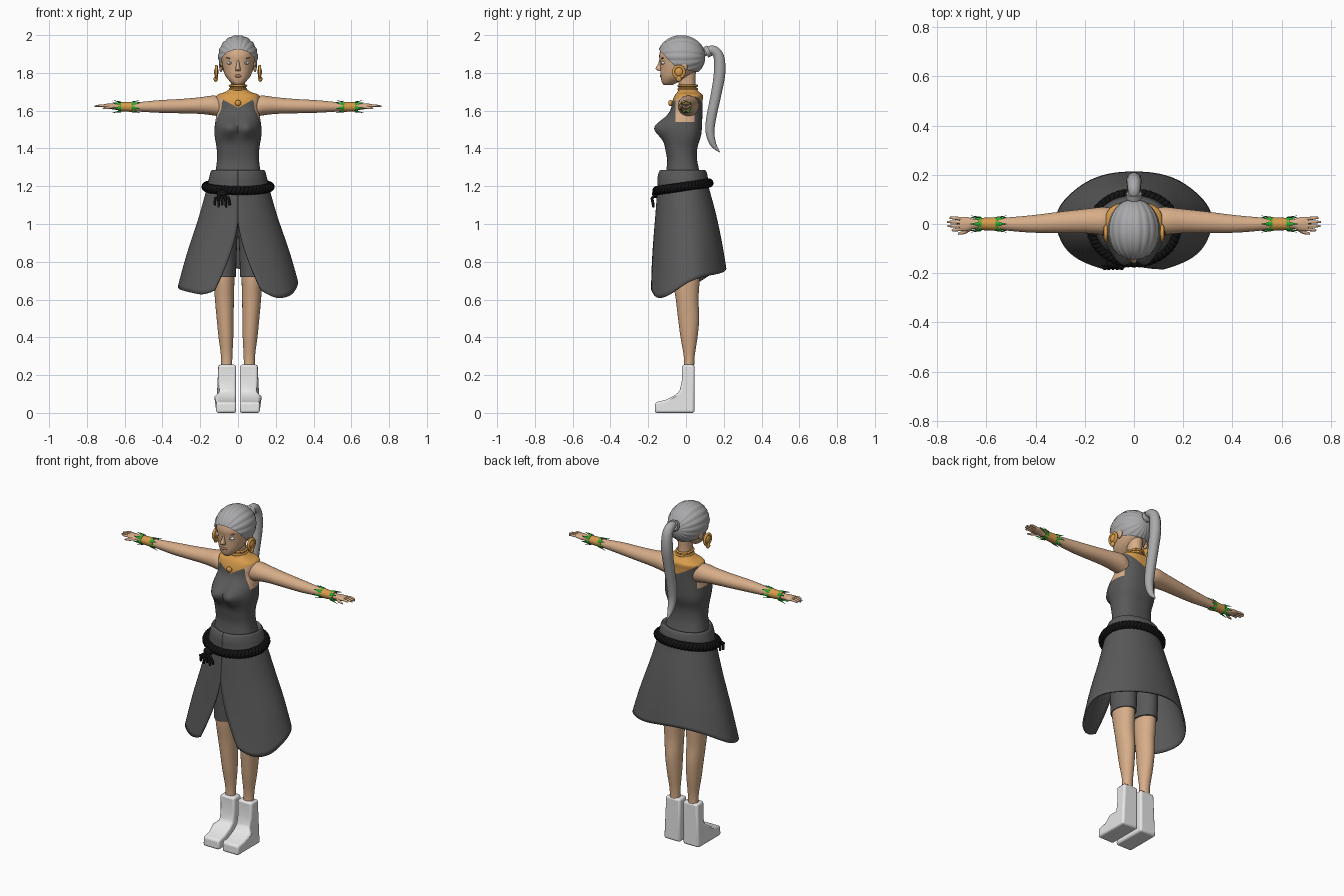
import bpy, bmesh
from math import sin, cos, pi, exp, asin, copysign
from mathutils import Vector, Matrix

cube = bpy.data.objects.get("Cube")
if cube:
    bpy.data.objects.remove(cube, do_unlink=True)


def material(name, *rgb):
    mat = bpy.data.materials.new(name)
    mat.use_nodes = True
    mat.diffuse_color = (*rgb, 1)
    mat.node_tree.nodes["Principled BSDF"].inputs["Base Color"].default_value = (*rgb, 1)
    return mat


skin = material("skin", .68, .42, .25)
cloth = material("charcoal cloth", .1, .1, .1)
hair = material("silver hair", .4, .4, .41)
gold = material("gold", .68, .33, .07)
green = material("leaf green", .02, .4, .03)
black = material("black rope", .006, .006, .006)
white = material("white", .8, .8, .8)
lip = material("lip brown", .42, .19, .12)


def link(name, data, mats, mirror):
    obj = bpy.data.objects.new(name, data)
    bpy.context.collection.objects.link(obj)
    for mat in mats:
        data.materials.append(mat)
    if mirror:
        obj.modifiers.new("mirror", "MIRROR").use_mirror_merge = False
    return obj


def finish(name, bm, *mats, mirror=False, fix=True):
    if fix:
        bmesh.ops.recalc_face_normals(bm, faces=bm.faces)
    for face in bm.faces:
        face.smooth = True
    mesh = bpy.data.meshes.new(name)
    bm.to_mesh(mesh)
    bm.free()
    return link(name, mesh, mats, mirror)


def catmull(a, b, c, d, t):
    return [(2*q + (r - p)*t + (2*p - 5*q + 4*r - s)*t*t + (3*q - p - 3*r + s)*t**3) / 2
            for p, q, r, s in zip(a, b, c, d)]


def smooth_path(keys, steps):
    out = []
    for i in range(len(keys) - 1):
        quad = [keys[min(max(i + k, 0), len(keys) - 1)] for k in (-1, 0, 1, 2)]
        out += [catmull(*quad, s / steps) for s in range(steps)]
    return out + [list(keys[-1])]


def loft(keys, axis="z", n=28, steps=4, power=1.0):
    """Sections are (position, centre a, centre b, radius a, radius b)."""
    bm = bmesh.new()
    rings = []
    for t, a, b, ra, rb in smooth_path(keys, steps):
        ring = []
        for i in range(n):
            c, s = cos(2*pi*i/n), sin(2*pi*i/n)
            u = a + ra * copysign(abs(c)**power, c)
            v = b + rb * copysign(abs(s)**power, s)
            ring.append(bm.verts.new((u, v, t) if axis == "z" else (t, u, v)))
        rings.append(ring)
    for low, high in zip(rings, rings[1:]):
        for i in range(n):
            j = (i + 1) % n
            bm.faces.new((low[i], low[j], high[j], high[i]))
    bm.faces.new(rings[0])
    bm.faces.new(rings[-1])
    return bm


def ball(name, centre, size, mat, mirror=False, turn=0):
    bm = bmesh.new()
    place = Matrix.Translation(centre) @ Matrix.Rotation(turn, 4, "Y") @ Matrix.Diagonal((*size, 1))
    bmesh.ops.create_uvsphere(bm, u_segments=20, v_segments=12, radius=1, matrix=place)
    return finish(name, bm, mat, mirror=mirror)


def tube(name, paths, radius, mat, mirror=False, closed=False):
    """Paths hold points (x, y, z, radius factor)."""
    curve = bpy.data.curves.new(name, "CURVE")
    curve.dimensions = "3D"
    curve.bevel_depth = radius
    curve.bevel_resolution = 3
    curve.use_fill_caps = True
    for path in paths:
        spline = curve.splines.new("POLY")
        spline.points.add(len(path) - 1)
        for point, (x, y, z, r) in zip(spline.points, path):
            point.co = (x, y, z, 1)
            point.radius = r
        spline.use_cyclic_u = closed
    return link(name, curve, [mat], mirror)


def hoop(centre, ra, rb, axis="z", n=32):
    out = []
    for i in range(n):
        a, b = ra * cos(2*pi*i/n), rb * sin(2*pi*i/n)
        offset = Vector((a, b, 0) if axis == "z" else (0, a, b))
        out.append((*(Vector(centre) + offset), 1))
    return out


# Torso: dress, collar and bare underarms cut into one surface
bm = loft([(1.25, 0, -.015, .125, .095), (1.33, 0, -.02, .112, .08), (1.4, 0, -.025, .113, .085),
           (1.47, 0, -.02, .124, .1), (1.53, 0, -.018, .122, .103), (1.6, 0, .002, .11, .085),
           (1.65, 0, .008, .114, .08), (1.682, 0, .015, .112, .074), (1.698, 0, .012, .07, .058),
           (1.715, 0, .01, .044, .046)], n=56, steps=5, power=.8)
for v in bm.verts:
    if v.co.y < 0:
        v.co.y -= .048 * exp(-((abs(v.co.x) - .045)/.05)**2 - ((v.co.z - 1.505)/.05)**2)
cuts = [((0, 0, 1.615), (.55, 0, -1)), ((0, 0, 1.615), (-.55, 0, -1)),
        ((0, -.055, 0), (0, 1, 0)), ((0, .045, 0), (0, 1, 0)), ((0, 0, 1.54), (0, 0, 1))]
for point, normal in cuts:
    bmesh.ops.bisect_plane(bm, geom=bm.verts[:] + bm.edges[:] + bm.faces[:],
                           plane_co=point, plane_no=normal)
for face in bm.faces:
    c = face.calc_center_median()
    if c.z > 1.615 + .55 * abs(c.x):
        face.material_index = 1
    elif abs(c.x) > .07 and -.055 < c.y < .045 and c.z > 1.54:
        face.material_index = 2
finish("torso_dress", bm, cloth, gold, skin)

# Neck, choker and pendant
finish("neck", loft([(1.68, 0, .01, .04, .045), (1.75, 0, .005, .038, .044),
                     (1.83, 0, .0, .045, .055)]), skin)
finish("choker", loft([(1.69, 0, .01, .044, .05), (1.73, 0, .008, .041, .047)]), gold)
tube("choker_rings", [hoop((0, .009, z), .043, .049) for z in (1.695, 1.713, 1.732)], .006, gold, closed=True)
ball("pendant", (0, -.082, 1.64), (.016, .012, .016), gold)

# Head and face
finish("head", loft([(1.735, 0, -.095, .018, .022), (1.75, 0, -.085, .038, .043),
                     (1.78, 0, -.06, .064, .074), (1.82, 0, -.037, .08, .099),
                     (1.86, 0, -.03, .087, .109), (1.9, 0, -.028, .09, .113),
                     (1.95, 0, -.025, .075, .095), (1.975, 0, -.025, .04, .05)], power=.93), skin)
finish("nose", loft([(1.81, 0, -.136, .013, .01), (1.823, 0, -.141, .013, .02),
                     (1.845, 0, -.136, .008, .013), (1.875, 0, -.132, .006, .008)], n=12), skin)
ball("lips", (0, -.131, 1.784), (.02, .008, .008), lip)
ball("eye", (.042, -.12, 1.852), (.018, .011, .009), white, True, -.1)
ball("iris", (.041, -.129, 1.852), (.006, .004, .007), hair, True)
ball("brow", (.043, -.123, 1.876), (.021, .008, .003), lip, True, -.2)
ball("ear", (.09, -.012, 1.838), (.01, .02, .034), skin, True)

# Earrings
tube("earring_hoop", [hoop((.115, -.038, 1.805), .028, .03, "x")], .008, gold, True, True)
ball("earring_disc", (.115, -.038, 1.805), (.012, .022, .024), gold, True)
ball("earring_drop", (.118, -.038, 1.768), (.011, .015, .015), gold, True)

# Hair: ridged braids running from brow to ponytail, trimmed at the hairline
bm = bmesh.new()
bmesh.ops.create_uvsphere(bm, u_segments=108, v_segments=28, radius=1)
for v in bm.verts:
    lobe = round(abs(v.co.x + 1j * v.co.y), 4)
    angle = (v.co.x + 1j * v.co.y)
    ridge = abs(((angle / lobe) ** 9).real) if lobe > .01 else 0
    grow = .97 + .035 * ridge * lobe
    v.co = Vector((v.co.x * .106, v.co.z * .13 - .025, v.co.y * .115))  * grow
    v.co.z += 1.885
for point, normal in [((0, -.14, 1.92), (0, 1.05, 1)), ((0, .08, 1.8), (0, .2, 1))]:
    bmesh.ops.bisect_plane(bm, geom=bm.verts[:] + bm.edges[:] + bm.faces[:], plane_co=point,
                           plane_no=normal, clear_inner=True)
finish("braided_hair", bm, hair)
tail = [(0, .09, 1.9, .6), (0, .135, 1.922, .85), (0, .172, 1.89, 1), (0, .178, 1.8, 1.1),
        (0, .158, 1.68, 1), (0, .135, 1.57, .95), (0, .127, 1.49, .85), (0, .143, 1.425, .6),
        (0, .178, 1.38, .1)]
tube("ponytail", [smooth_path(tail, 6)], .029, hair)
tube("hair_tie", [[(0, .105, 1.908, 1), (0, .125, 1.918, 1)]], .032, hair)

# Arms and hands
finish("arm", loft([(.085, .012, 1.615, .05, .05), (.125, .013, 1.627, .056, .053),
                    (.2, .012, 1.627, .049, .044), (.3, .007, 1.624, .043, .038),
                    (.42, 0, 1.622, .035, .033), (.55, 0, 1.62, .024, .023),
                    (.64, 0, 1.621, .019, .017), (.68, 0, 1.624, .029, .014),
                    (.71, 0, 1.625, .028, .01)], axis="x"), skin, mirror=True)
fingers = []
for i, length in enumerate((.75, .76, .757, .74)):
    y = .021 - .014 * i
    fingers.append([(.7, y, 1.626, 1), (.73, y * 1.15, 1.627, .95), (length, y * 1.2, 1.623, .6)])
fingers.append([(.665, -.018, 1.62, 1.2), (.69, -.034, 1.616, 1.1), (.715, -.04, 1.612, .6)])
tube("fingers", fingers, .007, skin, True)

# Bracers with leaves flaring from both ends
finish("bracer", loft([(.545, 0, 1.62, .029, .028), (.59, 0, 1.62, .026, .025),
                       (.635, 0, 1.621, .025, .024)], axis="x"), gold, mirror=True)
bm = bmesh.new()
for x, way in ((.552, -1), (.63, 1)):
    for i in range(7):
        aim = (Matrix.Translation((x, 0, 1.62)) @ Matrix.Rotation(2*pi*i/7, 4, "X")
               @ Matrix.Translation((way * .012, 0, .03)) @ Matrix.Rotation(way * 1.35, 4, "Y")
               @ Matrix.Diagonal((.35, 1, 1, 1)))
        bmesh.ops.create_cone(bm, cap_ends=True, segments=8, radius1=.011, radius2=.001,
                              depth=.045, matrix=aim)
finish("bracer_leaves", bm, green, mirror=True)

# Wrap skirt: open sheet split at the front
keys = [(1.262, .11, .1, .06), (1.285, .138, .135, .1), (1.25, .152, .15, .115), (1.19, .165, .152, .122),
        (1.0, .213, .165, .16), (.8, .272, .182, .192), (.62, .318, .202, .215)]
rows, cols = smooth_path(keys, 5), 72
bm = bmesh.new()
grid = []
for k, (z0, rx, front, back) in enumerate(rows):
    line = []
    for j in range(cols + 1):
        base = 2 * pi * j / cols - pi / 2
        hem = .69 + .075 * sin(base) + .012 * cos(3 * base)
        edge = min(j, cols - j) / 4
        hem += .035 * max(0, 1 - edge)**2
        z = z0 if z0 > 1.19 else 1.19 - (1.19 - z0) * (1.19 - hem) / .57
        gap = asin(min(.9, .14 * (max(0, 1.02 - z) / .4)**1.5 / rx))
        th = -pi/2 + gap + (2*pi - 2*gap) * j / cols
        wave = 1 + .02 * sin(7 * th) * max(0, 1.1 - z)
        ry = back if sin(th) > 0 else front
        line.append(bm.verts.new((rx * cos(th) * wave, ry * sin(th) * wave, z)))
    grid.append(line)
for low, high in zip(grid, grid[1:]):
    for j in range(cols):
        bm.faces.new((low[j], high[j], high[j + 1], low[j + 1]))
skirt = finish("wrap_skirt", bm, cloth)
shell = skirt.modifiers.new("thickness", "SOLIDIFY")
shell.thickness = .008

# Rope belt of two twisted strands with a knot and tassel
strands = []
for phase in (0, pi):
    strand = []
    for i in range(360):
        th = 2 * pi * i / 360
        twist = 26 * th + phase
        out = .011 * cos(twist)
        strand.append(((.169 + out) * cos(th), -.016 + (.137 + out) * sin(th),
                       1.197 + .02 * sin(th) + .011 * sin(twist), 1))
    strands.append(strand)
tube("rope_belt", strands, .014, black, closed=True)
ball("belt_knot", (-.085, -.16, 1.16), (.028, .02, .022), black)
tube("belt_tassel", [[(-.085, -.165, 1.155, 1), (-.085 + .018 * k, -.18, 1.135, 1),
                      (-.083 + .02 * k, -.172, 1.1 - .012 * (k % 2), .8)] for k in range(-2, 3)],
     .008, black)

# Shorts and legs
finish("shorts", loft([(.72, .073, 0, .062, .08), (.85, .073, 0, .066, .085),
                       (1.0, .068, -.005, .068, .09), (1.15, .06, -.01, .07, .09)]), cloth, mirror=True)
finish("leg", loft([(.22, .06, .016, .029, .027), (.3, .06, .017, .03, .029), (.4, .064, .016, .039, .045),
                    (.5, .068, .014, .045, .056), (.6, .072, .006, .05, .06), (.7, .074, .001, .055, .071),
                    (.8, .074, 0, .058, .075)]), skin, mirror=True)

# Boots: side profile pulled across the foot, then rounded
profile = [(.045, 0), (.045, .255), (-.022, .255), (-.022, .17), (-.034, .115), (-.06, .092),
           (-.11, .068), (-.163, .056), (-.165, 0)]
bm = bmesh.new()
sole = bm.faces.new([bm.verts.new((.01, y, z)) for y, z in profile])
pulled = bmesh.ops.extrude_face_region(bm, geom=[sole])["geom"]
for v in pulled:
    if isinstance(v, bmesh.types.BMVert):
        v.co.x = .116 if v.co.z < .1 else .104
boot = finish("boot", bm, white, mirror=True)
bevel = boot.modifiers.new("rounding", "BEVEL")
bevel.width = .012
bevel.segments = 3

# Smooth shading with sharp edges kept
bpy.ops.object.select_all(action="DESELECT")
for obj in bpy.context.collection.objects:
    if obj.type == "MESH":
        obj.select_set(True)
        bpy.context.view_layer.objects.active = obj
bpy.ops.object.shade_smooth_by_angle(angle=.8)
